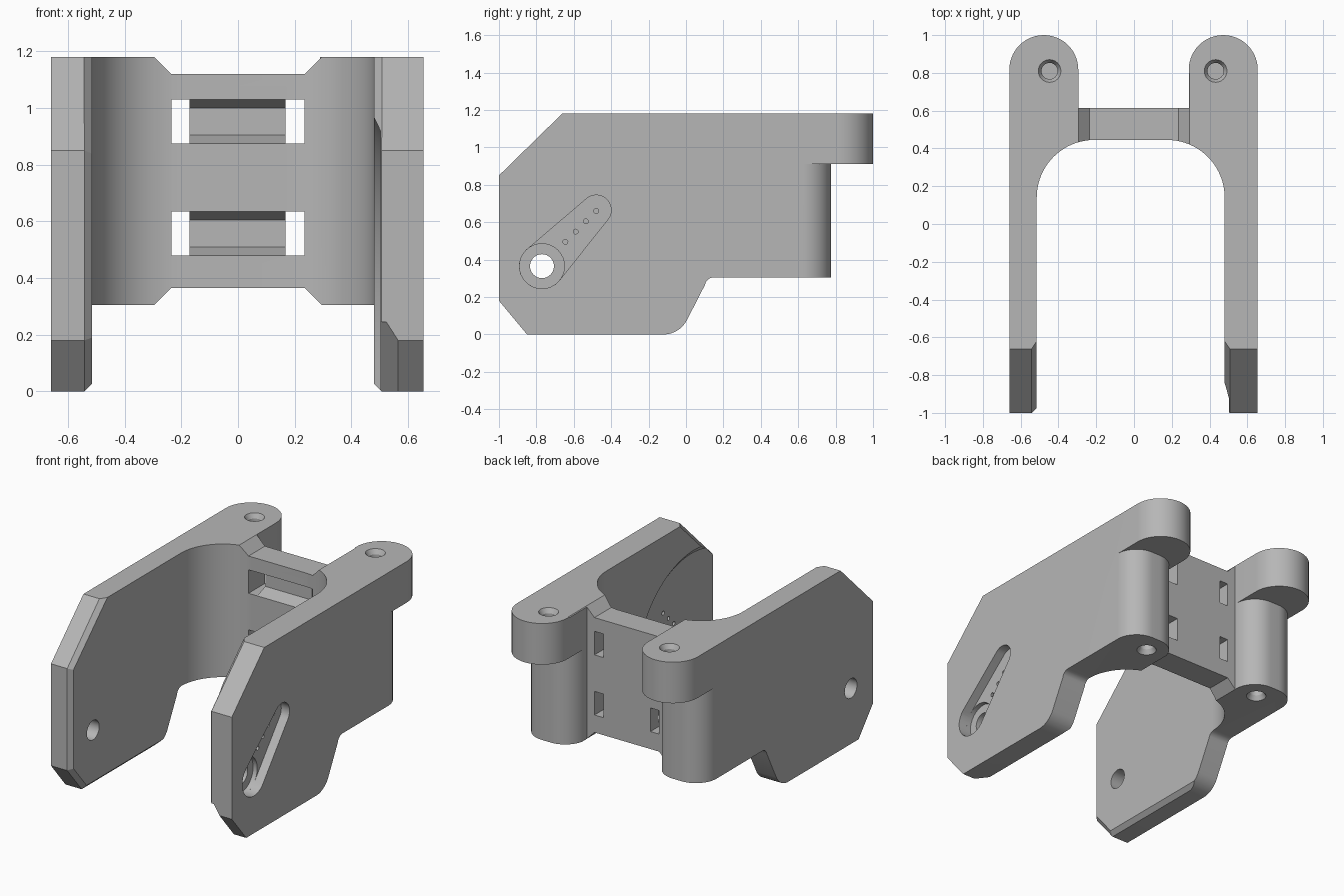
import bpy, bmesh, math
from mathutils import Vector

if "Cube" in bpy.data.objects:
    bpy.data.objects.remove(bpy.data.objects["Cube"])

grey = bpy.data.materials.new("plain grey")
grey.diffuse_color = (0.47, 0.47, 0.47, 1)
grey.use_nodes = True
grey.node_tree.nodes["Principled BSDF"].inputs["Base Color"].default_value = grey.diffuse_color


def mesh_object(name, bm):
    bmesh.ops.recalc_face_normals(bm, faces=bm.faces)
    me = bpy.data.meshes.new(name)
    bm.to_mesh(me)
    bm.free()
    ob = bpy.data.objects.new(name, me)
    bpy.context.collection.objects.link(ob)
    me.materials.append(grey)
    return ob


def loft(name, rings):
    """Closed solid through matching rings of 3D points."""
    bm = bmesh.new()
    vs = [[bm.verts.new(p) for p in ring] for ring in rings]
    n = len(vs[0])
    for a, b in zip(vs, vs[1:]):
        for i in range(n):
            bm.faces.new((a[i], a[(i + 1) % n], b[(i + 1) % n], b[i]))
    bm.faces.new(vs[0])
    bm.faces.new(vs[-1])
    return mesh_object(name, bm)


def place(axis, p, t):
    u, v = p
    return {'X': (t, u, v), 'Y': (u, t, v), 'Z': (u, v, t)}[axis]


def prism(name, pts, axis, lo, hi):
    return loft(name, [[place(axis, p, t) for p in pts] for t in (lo, hi)])


def arc(cx, cy, r, a0, a1, n=14):
    return [(cx + r * math.cos(math.radians(a0 + (a1 - a0) * i / n)),
             cy + r * math.sin(math.radians(a0 + (a1 - a0) * i / n))) for i in range(n + 1)]


def revolve(name, axis, c, steps, n=32):
    """Turned solid: steps are (position along axis, radius)."""
    ring = [2 * math.pi * i / n for i in range(n)]
    return loft(name, [[place(axis, (c[0] + r * math.cos(a), c[1] + r * math.sin(a)), t)
                        for a in ring] for t, r in steps])


def combine(ob, other, op='DIFFERENCE'):
    m = ob.modifiers.new("cut", 'BOOLEAN')
    m.operation, m.solver, m.object = op, 'EXACT', other
    bpy.context.view_layer.update()
    me = bpy.data.meshes.new_from_object(ob.evaluated_get(bpy.context.evaluated_depsgraph_get()))
    ob.modifiers.clear()
    ob.data = me
    bpy.data.objects.remove(other)


L, LI, RI, R = -0.66, -0.515, 0.48, 0.655     # arm faces, left to right
KL, KR = -0.295, 0.29                         # inner knuckle faces

# Fork plan: two arms, rounded web, lower knuckles
plan = [(L, -1), (LI, -1)]
plan += arc(LI + 0.305, 0.14, 0.305, 180, 90, 20)
plan += arc(RI - 0.305, 0.14, 0.305, 90, 0, 20)
plan += [(RI, -1), (R, -1)]
plan += arc(R - 0.15, 0.625, 0.15, 0, 90) + arc(KR + 0.15, 0.625, 0.15, 90, 180)[0:]
plan += [(KR, 0.615), (KL, 0.615)]
plan += arc(KL - 0.15, 0.625, 0.15, 0, 90) + arc(L + 0.15, 0.625, 0.15, 90, 180)
body = prism("fork_bracket", plan, 'Z', -0.1, 1.18)

# Overhanging upper knuckles
for a, b in ((L, KL), (KR, R)):
    r = (b - a) / 2
    pts = [(a, 0.52), (b, 0.52)] + arc(a + r, 1 - r, r, 0, 180, 28)
    combine(body, prism("upper_knuckle", pts, 'Z', 0.91, 1.18), 'UNION')

# Side silhouette
side = [(-1, 0.18), (-0.85, 0)] + arc(-0.12, 0.14, 0.14, -90, -27, 10)
side += [(0.10, 0.262)] + arc(0.15, 0.255, 0.05, 150, 90, 6)
side += [(1.1, 0.305), (1.1, 1.3), (-0.54, 1.3), (-1, 0.85)]
combine(body, prism("side_mask", side, 'X', -0.8, 0.8), 'INTERSECT')

# Web notches, top and bottom
for z, s in ((1.12, 1), (0.365, -1)):
    pts = [(-0.235, z), (0.235, z), (0.355, z + 0.12 * s), (-0.355, z + 0.12 * s)]
    combine(body, prism("web_notch", pts, 'Y', 0.3, 0.8))

# Strap pockets with a bar left at the back, and side slots right through
for z in (0.48, 0.875):
    pts = [(0.4, z), (0.445, z), (0.53, z + 0.03), (0.53, z + 0.125), (0.445, z + 0.155), (0.4, z + 0.155)]
    combine(body, prism("strap_pocket", pts, 'X', -0.2, 0.2))
    for a, b in ((-0.235, -0.172), (0.168, 0.235)):
        pts = [(a, z), (b, z), (b, z + 0.155), (a, z + 0.155)]
        combine(body, prism("strap_slot", pts, 'Y', 0.3, 0.7))

# Chamfers along the inner front edges of the arms
edges = [((-0.66, 1.18), (-1, 0.85)), ((-1, 0.85), (-1, 0.18)),
         ((-1, 0.18), (-0.85, 0)), ((-0.85, 0), (-0.06, 0))]
for x, s in ((LI, -1), (RI, 1)):
    for i, (p, q) in enumerate(edges):
        c = 0.085 if (i == 2 and s == 1) else 0.027
        p, q = Vector(p), Vector(q)
        d = (q - p).normalized()
        n = Vector((d.y, -d.x))               # outward normal of the edge
        if n.dot(p - Vector((-0.3, 0.5))) < 0:
            n = -n
        p, q = p - d * 0.05, q + d * 0.05
        tri = [(-c - 0.02, x - s * 0.02), (0.02, x + s * (c + 0.02)), (0.02, x - s * 0.02)]
        rings = [[(t, *(e + n * k)) for k, t in tri] for e in (p, q)]
        combine(body, loft("arm_chamfer", rings))

# Shallow round recess on the right arm's inner face
hub = (-0.77, 0.365)
combine(body, revolve("round_recess", 'X', hub, [(0.42, 0.615), (0.48, 0.605), (0.502, 0.575)], 96))

# Lever seat on the outer right face
tip = (-0.48, 0.665)
ang = math.degrees(math.atan2(tip[1] - hub[1], tip[0] - hub[0]))
pts = arc(*tip, 0.08, ang - 86, ang + 86) + arc(*hub, 0.12, ang + 86, ang + 274)
combine(body, prism("lever_seat", pts, 'X', 0.595, 0.75))
combine(body, revolve("hub_seat", 'X', hub, [(0.565, 0.12), (0.75, 0.12)]))
for i in range(4):
    c = (-0.645 + 0.055 * i, 0.495 + 0.055 * i)
    combine(body, revolve("pin_hole", 'X', c, [(0.4, 0.013), (0.75, 0.013)], 12))

# Axle hole through both arms
combine(body, revolve("axle_hole", 'X', hub, [(-0.8, 0.064), (0.8, 0.064)]))

# Countersunk blind holes in the knuckles
for x in (-0.447, 0.432):
    combine(body, revolve("top_hole", 'Z', (x, 0.81),
                          [(1.06, 0.043), (1.15, 0.043), (1.18, 0.06), (1.25, 0.06)]))
    combine(body, revolve("bottom_hole", 'Z', (x, 0.635),
                          [(0.43, 0.043), (0.335, 0.043), (0.305, 0.06), (0.2, 0.06)]))

bpy.ops.object.select_all(action='DESELECT')
body.select_set(True)
bpy.context.view_layer.objects.active = body
bpy.ops.object.shade_smooth_by_angle(angle=math.radians(25))
